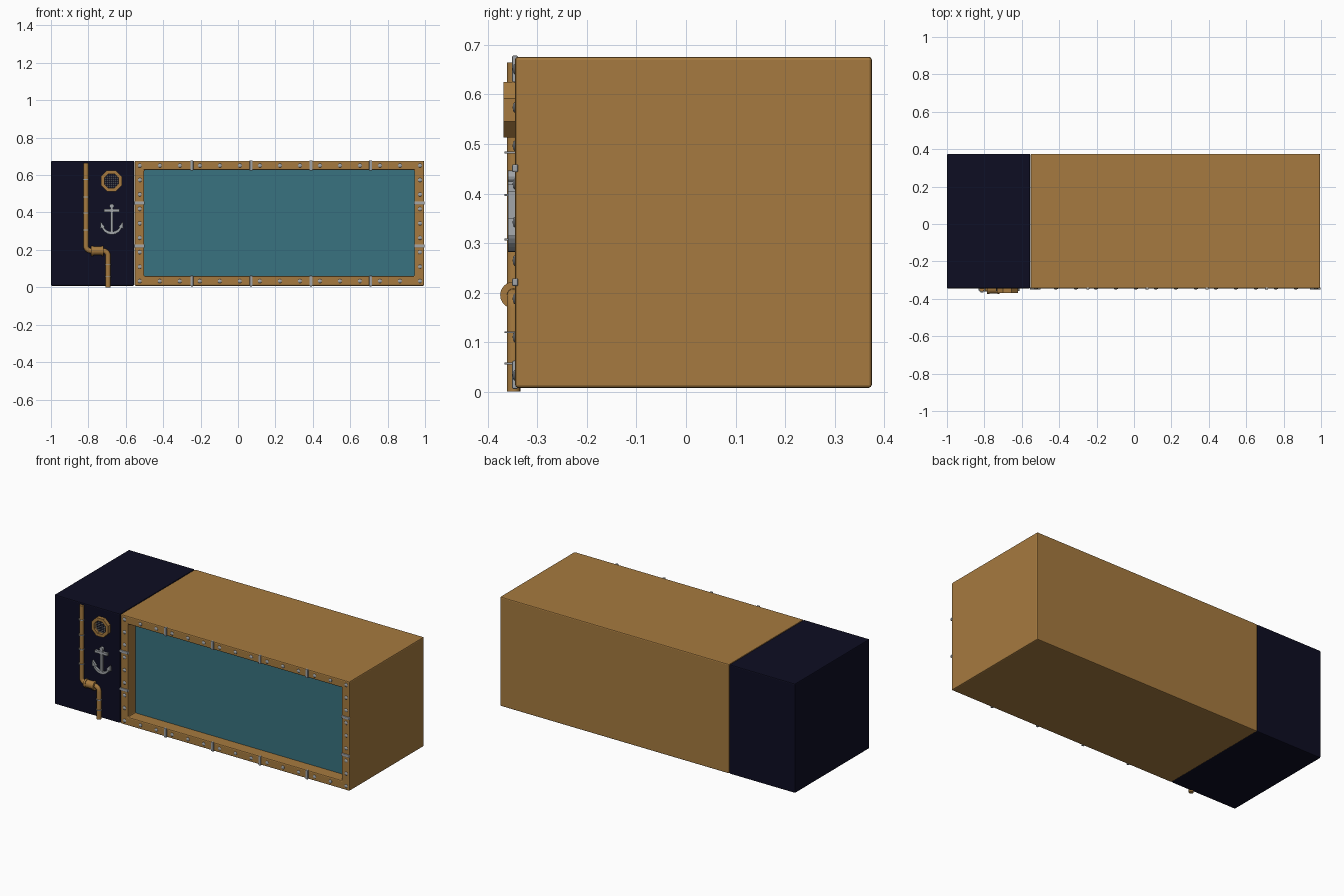
import bpy, bmesh, math
from mathutils import Vector, Matrix

if "Cube" in bpy.data.objects:
    bpy.data.objects.remove(bpy.data.objects["Cube"])


def mat(name, rgb):
    m = bpy.data.materials.new(name)
    m.diffuse_color = (*rgb, 1)
    m.use_nodes = True
    m.node_tree.nodes["Principled BSDF"].inputs["Base Color"].default_value = m.diffuse_color
    return m


BRASS = mat("brass brown", (0.38, 0.195, 0.05))
NAVY = mat("dark navy", (0.004, 0.004, 0.016))
TEAL = mat("teal glass", (0.04, 0.17, 0.215))
STEEL = mat("steel grey", (0.36, 0.38, 0.40))
FRONT = -0.345          # y of the case front


def finish(name, bm, m, smooth=False):
    bmesh.ops.recalc_face_normals(bm, faces=bm.faces)
    me = bpy.data.meshes.new(name)
    bm.to_mesh(me)
    bm.free()
    me.materials.append(m)
    ob = bpy.data.objects.new(name, me)
    bpy.context.collection.objects.link(ob)
    if smooth:
        bpy.ops.object.select_all(action='DESELECT')
        bpy.context.view_layer.objects.active = ob
        ob.select_set(True)
        bpy.ops.object.shade_smooth_by_angle(angle=math.radians(40))
    return ob


def add_box(bm, x0, x1, y0, y1, z0, z1):
    M = Matrix.Translation(((x0 + x1) / 2, (y0 + y1) / 2, (z0 + z1) / 2)) \
        @ Matrix.Diagonal((x1 - x0, y1 - y0, z1 - z0, 1))
    return bmesh.ops.create_cube(bm, size=1, matrix=M)["verts"]


def add_cyl(bm, c, r, depth, axis, seg=20):
    rot = Vector((0, 0, 1)).rotation_difference(Vector(axis)).to_matrix().to_4x4()
    bmesh.ops.create_cone(bm, cap_ends=True, segments=seg, radius1=r, radius2=r,
                          depth=depth, matrix=Matrix.Translation(c) @ rot)


def bevel(ob, w, seg=2):
    b = ob.modifiers.new("bevel", 'BEVEL')
    b.width, b.segments, b.limit_method = w, seg, 'ANGLE'


# side cabinet
bm = bmesh.new()
add_box(bm, -1, -0.555, FRONT, 0.375, 0.008, 0.676)
bevel(finish("side_cabinet", bm, NAVY), 0.006)

# tank case with a recessed window opening
X0, X1, Z0, Z1 = -0.553, 0.995, 0.008, 0.676
OX0, OX1, OZ0, OZ1 = -0.502, 0.943, 0.060, 0.627
bm = bmesh.new()
add_box(bm, X0, X1, FRONT, 0.375, Z0, Z1)
bm.faces.ensure_lookup_table()
face = min(bm.faces, key=lambda f: f.calc_center_median().y)
bmesh.ops.inset_region(bm, faces=[face], thickness=0.05)
for v in face.verts:
    v.co.x = OX0 if v.co.x < 0.2 else OX1
    v.co.z = OZ0 if v.co.z < 0.3 else OZ1
ext = bmesh.ops.extrude_face_region(bm, geom=[face])["geom"]
for v in ext:
    if isinstance(v, bmesh.types.BMVert):
        v.co.y += 0.08
if face.is_valid:
    bmesh.ops.delete(bm, geom=[face], context='FACES_ONLY')
bevel(finish("tank_case", bm, BRASS), 0.006)

# window glass
bm = bmesh.new()
add_box(bm, OX0, OX1, FRONT + 0.07, FRONT + 0.078, OZ0, OZ1)
finish("window_glass", bm, TEAL)

# frame rivets
spots = [(-0.525 + 0.1070 * i, z) for i in range(15) for z in (0.033, 0.651)]
spots += [(x, 0.033 + 0.07725 * i) for i in range(1, 8) for x in (-0.525, 0.973)]
bm = bmesh.new()
for x, z in spots:
    bmesh.ops.create_uvsphere(bm, u_segments=10, v_segments=6, radius=0.011,
                              matrix=Matrix.Translation((x, FRONT, z))
                              @ Matrix.Diagonal((1, 0.45, 1, 1)))
finish("frame_rivets", bm, STEEL, True)

# straps wrapped round the frame
bm = bmesh.new()
e, w = 0.0025, 0.008
for x in (-0.247, 0.070, 0.390, 0.709):
    add_box(bm, x - w, x + w, FRONT - 0.006, FRONT + 0.006, OZ1 - e, Z1 + e)
    add_box(bm, x - w, x + w, FRONT - 0.006, FRONT + 0.006, Z0 - e, OZ0 + e)
for z in (0.221, 0.451):
    add_box(bm, X0 - e, OX0 + e, FRONT - 0.006, FRONT + 0.006, z - w, z + w)
    add_box(bm, OX1 - e, X1 + e, FRONT - 0.006, FRONT + 0.006, z - w, z + w)
bevel(finish("frame_straps", bm, STEEL), 0.003)

# bent pipe
PY, PR, PXA, PXB, PZ, BR = -0.348, 0.0135, -0.813, -0.695, 0.195, 0.026
path = [(PXA, 0.664)]
path += [(PXA + BR - BR * math.cos(a), PZ + BR - BR * math.sin(a))
         for a in [math.pi / 2 * i / 6 for i in range(7)]]
path += [(PXB - BR + BR * math.sin(a), PZ - BR + BR * math.cos(a))
         for a in [math.pi / 2 * i / 6 for i in range(7)]]
path += [(PXB, 0.0)]
bm = bmesh.new()
loops = []
for i, (x, z) in enumerate(path):
    a, b = path[max(i - 1, 0)], path[min(i + 1, len(path) - 1)]
    t = Vector((b[0] - a[0], 0, b[1] - a[1])).normalized()
    n = Vector((-t.z, 0, t.x))
    loops.append([bm.verts.new(Vector((x, PY, z)) + PR * (math.cos(k * math.pi / 8) * n
                  + math.sin(k * math.pi / 8) * Vector((0, 1, 0)))) for k in range(16)])
for A, B in zip(loops, loops[1:]):
    for k in range(16):
        bm.faces.new((A[k], A[k - 1], B[k - 1], B[k]))
bm.faces.new(loops[0])
bm.faces.new(loops[-1])
finish("pipe", bm, BRASS, True)

# pipe coupling with end collars
bm = bmesh.new()
add_cyl(bm, (-0.752, PY, PZ), 0.0235, 0.066, (1, 0, 0), 24)
for x in (-0.779, -0.725):
    add_cyl(bm, (x, PY, PZ), 0.027, 0.012, (1, 0, 0), 24)
finish("pipe_coupling", bm, BRASS, True)

# pipe rings
bm = bmesh.new()
for x, zs in ((PXA, (0.577, 0.483, 0.397, 0.307)), (PXB, (0.120, 0.057))):
    for z in zs:
        add_cyl(bm, (x, PY, z), 0.0185, 0.004, (0, 0, 1))
finish("pipe_rings", bm, STEEL, True)

# octagonal porthole ring
CX, CZ = -0.677, 0.569
bm = bmesh.new()
rings = []
for r, y in ((0.0605, FRONT + 0.004), (0.0605, -0.368), (0.041, -0.368), (0.041, FRONT + 0.004)):
    rings.append([bm.verts.new((CX + r * math.cos((k + 0.5) * math.pi / 4), y,
                                CZ + r * math.sin((k + 0.5) * math.pi / 4))) for k in range(8)])
for i in range(4):
    A, B = rings[i], rings[(i + 1) % 4]
    for k in range(8):
        bm.faces.new((A[k], A[k - 1], B[k - 1], B[k]))
finish("porthole_ring", bm, BRASS)

# porthole grille
bm = bmesh.new()
for i in range(-3, 4):
    d = i * 0.0105
    h = math.sqrt(0.041 ** 2 - d * d)
    add_box(bm, CX + d - 0.0013, CX + d + 0.0013, -0.354, -0.351, CZ - h, CZ + h)
    add_box(bm, CX - h, CX + h, -0.355, -0.352, CZ + d - 0.0013, CZ + d + 0.0013)
finish("porthole_grille", bm, STEEL)

# anchor: shank, stock, tapered curved arms, flukes and top ring
AX, Y0, Y1 = -0.675, -0.359, FRONT + 0.002
bm = bmesh.new()
add_box(bm, AX - 0.007, AX + 0.007, Y0, Y1, 0.290, 0.432)
add_box(bm, AX - 0.042, AX + 0.042, Y0, Y1, 0.403, 0.418)
add_cyl(bm, (AX, (Y0 + Y1) / 2, 0.434), 0.012, Y1 - Y0, (0, 1, 0), 12)


def add_plate(pts):
    f = bm.faces.new([bm.verts.new((AX + x, Y0, z)) for x, z in pts])
    g = bmesh.ops.extrude_face_region(bm, geom=[f])["geom"]
    for v in g:
        if isinstance(v, bmesh.types.BMVert):
            v.co.y = Y1


angs = [math.radians(200 + 140 * i / 12) for i in range(13)]
outer = [(0.057 * math.cos(a), 0.340 + 0.058 * math.sin(a)) for a in angs]
inner = [(0.050 * math.cos(a), 0.343 + 0.045 * math.sin(a)) for a in angs]
add_plate(outer + inner[::-1])
for s in (-1, 1):
    add_plate([(s * 0.059, 0.350), (s * 0.062, 0.314), (s * 0.036, 0.322)])
finish("anchor", bm, STEEL)
